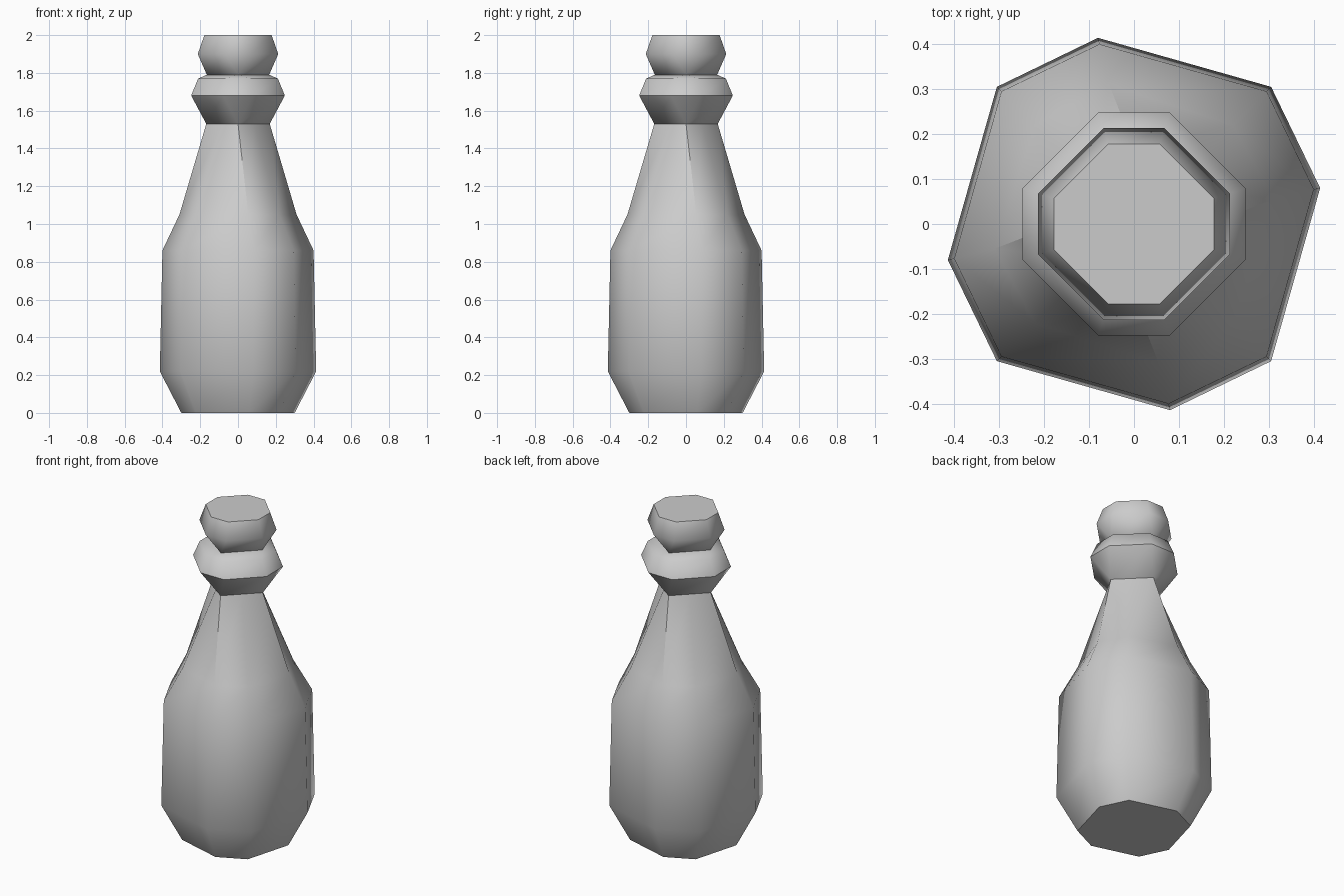
import bpy, bmesh, math

cube = bpy.data.objects.get("Cube")
if cube:
    bpy.data.objects.remove(cube, do_unlink=True)

mat = bpy.data.materials.new("plain grey")
mat.use_nodes = True
GREY = (0.6, 0.6, 0.6, 1)
mat.diffuse_color = GREY
mat.node_tree.nodes["Principled BSDF"].inputs["Base Color"].default_value = GREY


def ring(z, a, b):
    """Eight points: two corners, repeated at each quarter turn."""
    pts = []
    for q in range(4):
        c, s = round(math.cos(q * math.pi / 2)), round(math.sin(q * math.pi / 2))
        for x, y in (a, b):
            pts.append((x * c - y * s, x * s + y * c, z))
    return pts


def octagon(z, w):
    return ring(z, (w, w * 0.32), (w * 0.32, w))


def diamond(z, w):
    """A square on its corner; the paired corners merge."""
    pts = ring(z, (w, 0), (0, w))
    return pts


def loft(name, rings, cap_bottom=True, cap_top=True):
    bm = bmesh.new()
    loops = [[bm.verts.new(p) for p in r] for r in rings]
    for low, high in zip(loops, loops[1:]):
        for i in range(8):
            j = (i + 1) % 8
            bm.faces.new((low[i], low[j], high[j], high[i]))
    if cap_bottom:
        bm.faces.new(loops[0][::-1])
    if cap_top:
        bm.faces.new(loops[-1])
    bmesh.ops.remove_doubles(bm, verts=bm.verts, dist=0.0005)
    bmesh.ops.recalc_face_normals(bm, faces=bm.faces)
    mesh = bpy.data.meshes.new(name)
    bm.to_mesh(mesh)
    bm.free()
    mesh.materials.append(mat)
    obj = bpy.data.objects.new(name, mesh)
    bpy.context.collection.objects.link(obj)
    bpy.ops.object.select_all(action="DESELECT")
    obj.select_set(True)
    bpy.context.view_layer.objects.active = obj
    bpy.ops.object.shade_smooth_by_angle(angle=math.radians(50))
    return obj


# Body: uneven eight-sided bottle, closing to a square neck
loft("bottle_body", [
    ring(0, (0.3, 0.058), (0.222, 0.222)),
    ring(0.22, (0.414, 0.08), (0.305, 0.305)),
    ring(0.86, (0.4, 0.077), (0.295, 0.295)),
    ring(1.05, (0.31, 0.055), (0.22, 0.22)),
    ring(1.53, (0.168, 0), (0.084, 0.084)),
], cap_top=False)

# Neck collar and lip
loft("neck_collar", [diamond(1.53, 0.168), octagon(1.68, 0.248),
                     octagon(1.77, 0.211), diamond(1.79, 0.165)], False, False)
loft("bottle_lip", [diamond(1.79, 0.165), octagon(1.9, 0.213),
                    octagon(2.0, 0.178)], False, True)
